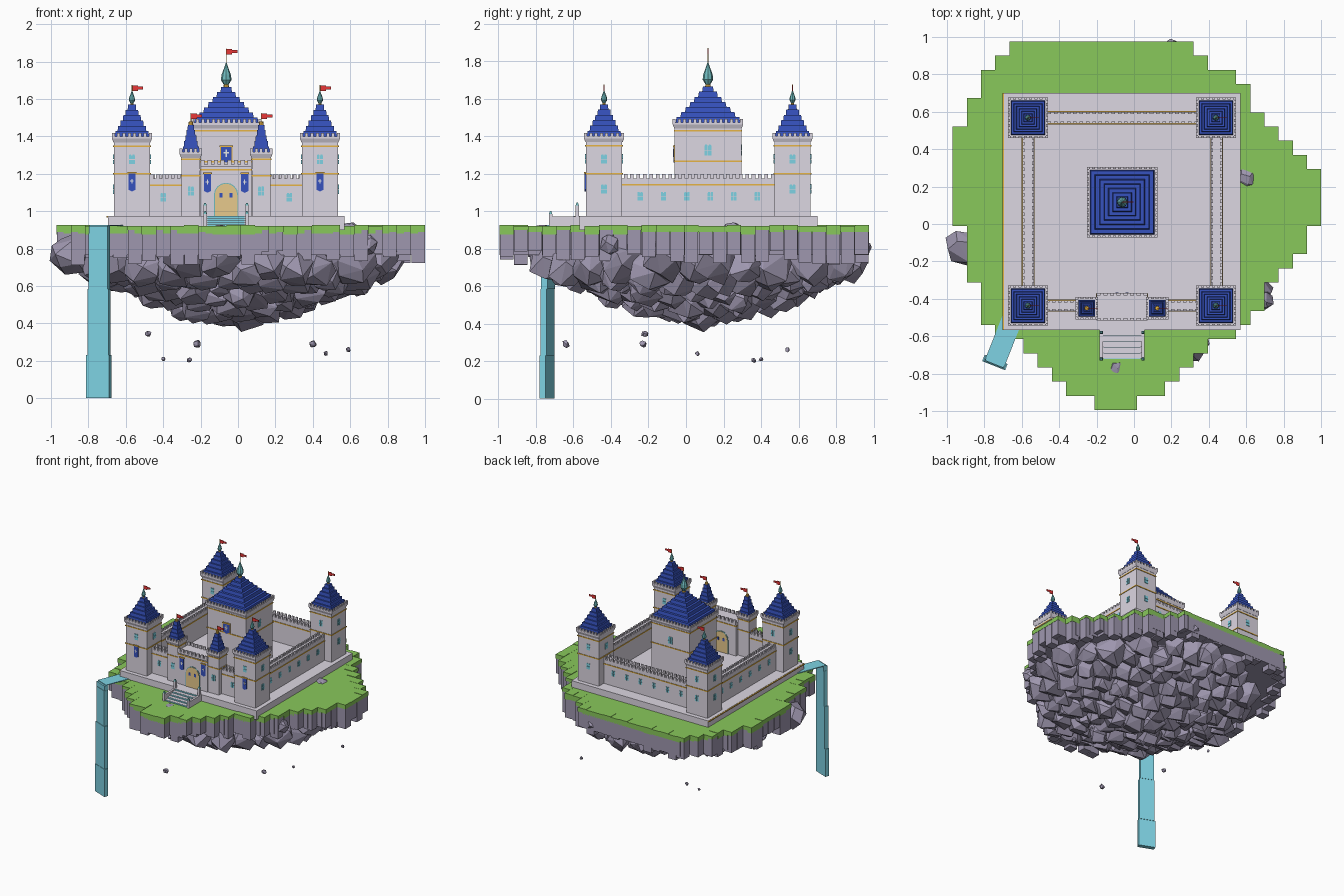
import bpy, bmesh, math, random
from mathutils import Vector

if "Cube" in bpy.data.objects:
    bpy.data.objects.remove(bpy.data.objects["Cube"])

random.seed(7)
COLOURS = {
    "pale_stone": (0.72, 0.68, 0.76), "grass_green": (0.25, 0.58, 0.105),
    "violet_rock": (0.345, 0.31, 0.43), "roof_blue": (0.037, 0.085, 0.52),
    "water_blue": (0.21, 0.65, 0.77), "gold": (0.80, 0.46, 0.06),
    "door_tan": (0.82, 0.60, 0.27), "flag_red": (0.85, 0.04, 0.04),
    "white": (0.95, 0.95, 0.95), "copper_teal": (0.16, 0.50, 0.52)}
MATS = {}
for n, c in COLOURS.items():
    MATS[n] = bpy.data.materials.new(n)
    MATS[n].diffuse_color = (*c, 1)
PARTS = {}


def part(name, mat):
    return PARTS.setdefault(name, (bmesh.new(), mat))[0]


def frustum(bm, x, y, z0, z1, a, b, n=4, turn=math.pi / 4):
    """Closed ring-to-ring solid; for n=4, a and b are half widths."""
    k = 1 / math.cos(math.pi / 4) if n == 4 else 1
    rings = [[bm.verts.new((x + r * k * math.cos(turn + i * math.tau / n),
                            y + r * k * math.sin(turn + i * math.tau / n), z))
              for i in range(n)] for r, z in ((a, z0), (b, z1))]
    for i in range(n):
        j = (i + 1) % n
        bm.faces.new((rings[0][i], rings[0][j], rings[1][j], rings[1][i]))
    bm.faces.new(rings[0][::-1])
    bm.faces.new(rings[1])


def hexa(bm, v):
    v = [bm.verts.new(p) for p in v]
    for f in ((3, 2, 1, 0), (4, 5, 6, 7), (0, 1, 5, 4), (1, 2, 6, 5), (2, 3, 7, 6), (3, 0, 4, 7)):
        bm.faces.new([v[i] for i in f])


def box(bm, x0, x1, y0, y1, z0, z1):
    hexa(bm, [(x, y, z) for z in (z0, z1) for x, y in ((x0, y0), (x1, y0), (x1, y1), (x0, y1))])


def plate(bm, pts, o, a, out=0.004):
    """Thin outline (u, v) on a wall at o; a=0 faces the front, 90 the right."""
    a = math.radians(a)
    u, d = Vector((math.cos(a), math.sin(a), 0)), Vector((math.sin(a), -math.cos(a), 0))
    r = [[bm.verts.new(Vector(o) + u * p + Vector((0, 0, q)) + d * t) for p, q in pts] for t in (-0.002, out)]
    bm.faces.new(r[1])
    bm.faces.new(r[0][::-1])
    for i in range(len(pts)):
        j = (i + 1) % len(pts)
        bm.faces.new((r[0][i], r[0][j], r[1][j], r[1][i]))


def rect(w, h, u=0, v=0):
    return [(u - w, v - h), (u + w, v - h), (u + w, v + h), (u - w, v + h)]


def arch(w, h, u=0, n=8):
    """Round-headed outline of half width w, springing at h."""
    return [(u - w, 0), (u + w, 0)] + [(u + w * math.cos(math.pi * i / n), h + w * math.sin(math.pi * i / n))
                                       for i in range(1 if h == 0 else 0, n if h == 0 else n + 1)]


def window(o, a, s=1.0):
    """Two round-headed lights, each split by a crossbar."""
    for u in (-0.0085, 0.0085):
        for v, shape in ((-0.027, rect(0.0075 * s, 0.011 * s, u * s, 0.011 * s)),
                         (-0.027 + 0.025 * s, arch(0.0075 * s, 0.018 * s, u * s, 4))):
            plate(part("windows", "water_blue"), shape, (o[0], o[1], o[2] + v), a)


def banner(o, w, h):
    plate(part("banners", "roof_blue"), [(-w, -h), (0, -h - w * 0.5), (w, -h), (w, h), (-w, h)], o, 0, 0.006)
    plate(part("banner_rods", "gold"), rect(w * 1.25, 0.004, 0, h), o, 0, 0.009)
    for s in (rect(w * 0.14, w * 0.7), rect(w * 0.5, w * 0.14, 0, w * 0.1)):
        plate(part("banner_crosses", "white"), s, o, 0, 0.008)


def merlons(bm, x0, x1, y0, y1, z, h=0.022, s=0.0095, d=0.0055, pitch=0.034, sides="xy"):
    """Battlement blocks along a rectangle's edges: s half length, d half depth."""
    def run(lo, hi):
        n = max(1, round((hi - lo - 2 * s) / pitch))
        return [lo + s + (hi - lo - 2 * s) * i / n for i in range(n + 1)]
    if "x" in sides:
        for p in run(x0, x1):
            for q in (y0 + d, y1 - d):
                box(bm, p - s, p + s, q - d, q + d, z, z + h)
    if "y" in sides:
        for q in run(y0, y1):
            for p in (x0 + d, x1 - d):
                box(bm, p - d, p + d, q - s, q + s, z, z + h)


def roof(name, x, y, z, h, a, n):
    """Stepped pyramid of slightly battered courses."""
    bm = part(name, "roof_blue")
    for i in range(n):
        r = [0.012 + (a - 0.012) * (1 - t / n) ** 1.1 for t in (i, i + 1)]
        frustum(bm, x, y, z + h * i / n, z + h * (i + 1) / n, r[0], r[0] * 0.8 + r[1] * 0.2)


def finial(x, y, z, top, s, bulb=True):
    frustum(part("finial_collars", "gold"), x, y, z - 0.005, z + 0.02 * s, 0.016 * s, 0.013 * s, 8)
    if bulb:
        bm, ring = part("finials", "copper_teal"), [(0.012, 0.01), (0.03, 0.04), (0.026, 0.07), (0.011, 0.11), (0.003, 0.135)]
        for (r0, h0), (r1, h1) in zip(ring, ring[1:]):
            frustum(bm, x, y, z + h0 * s, z + h1 * s, r0 * s, r1 * s, 8)
    frustum(part("flag_poles", "gold"), x, y, z, top, 0.0025, 0.002, 6)
    f = part("flags", "flag_red")
    box(f, x + 0.002, x + 0.032, y - 0.002, y + 0.002, top - 0.033, top - 0.004)
    box(f, x + 0.032, x + 0.06, y - 0.002, y + 0.002, top - 0.024, top - 0.009)


def tower(name, x, y, a, z1, bands, roof_h, tiers, fin, top, bulb=True):
    """Square tower with gold bands, battlements, tiered roof and flag."""
    bm, e = part(name, "pale_stone"), a + 0.01
    frustum(bm, x, y, 0.97, z1, a, a)
    frustum(bm, x, y, z1 - 0.02, z1, a + 0.002, e)
    frustum(bm, x, y, z1, z1 + 0.012, e, e)
    merlons(bm, x - e, x + e, y - e, y + e, z1 + 0.012, 0.018, 0.008, 0.005, 0.028)
    for b in bands:
        frustum(part("gold_bands", "gold"), x, y, b - 0.004, b + 0.004, a + 0.004, a + 0.004)
    roof(name + "_roof", x, y, z1 + 0.012, roof_h, a - 0.006, tiers)
    finial(x, y, z1 + 0.012 + roof_h, top, fin, bulb)


# Floating island: blocky turf over hanging stone columns
SPANS = [(10, 13), (8, 15), (7, 16), (6, 17), (5, 18), (3, 20), (2, 21), (2, 22), (2, 22), (1, 23), (1, 24), (1, 25),
         (1, 25), (0, 26), (0, 26), (0, 26), (0, 26), (0, 25), (0, 24), (0, 23), (1, 22), (1, 21), (2, 21), (2, 20),
         (3, 18), (4, 17)]
C = 0.0758
cells = {(i, j) for j, (a, b) in enumerate(SPANS) for i in range(a, b)}
turf, cliff = part("turf", "grass_green"), part("cliff", "violet_rock")
for j, (a, b) in enumerate(SPANS):
    y0 = -0.995 + j * C
    box(cliff, -0.97 + (a + 0.5) * C, -0.97 + (b - 0.5) * C, y0, y0 + C, 0.765, 0.89)
    box(turf, -0.97 + (a + 0.5) * C, -0.97 + (b - 0.5) * C, y0, y0 + C, 0.88, 0.921)
    for i in range(a, b):
        x0 = -0.97 + i * C
        if any((i + p, j + q) not in cells for p, q in ((1, 0), (-1, 0), (0, 1), (0, -1))):
            drop = random.choice((0.875, 0.89, 0.9))
            box(turf, x0, x0 + C, y0, y0 + C, drop, random.choice((0.922, 0.925)))
            box(cliff, x0 + 0.002, x0 + C - 0.002, y0 + 0.002, y0 + C - 0.002, random.uniform(0.71, 0.79), drop)


# Faceted boulders
def boulder(bm, c, r, flat=1.0):
    vs = []
    for k in range(15):
        z = 1 - 2 * (k + 0.5) / 15
        t = k * 2.4 + random.uniform(-0.5, 0.5)
        q, s = math.sqrt(1 - z * z), r * random.uniform(0.88, 1.15)
        vs.append(bm.verts.new((c[0] + s * q * math.cos(t), c[1] + s * q * math.sin(t), c[2] + s * z * flat)))
    res = bmesh.ops.convex_hull(bm, input=vs)
    junk = {g for g in res["geom_interior"] if isinstance(g, bmesh.types.BMVert)}
    bmesh.ops.delete(bm, geom=list(junk), context="VERTS")


under = part("underside_boulders", "violet_rock")
N = 120
for k in range(N):
    n, t = math.sqrt((k + 0.5) / N), k * 2.39996
    r = random.uniform(0.085, 0.135)
    x, y = 0.01 + 0.80 * n * math.cos(t), 0.07 + 0.84 * n * math.sin(t)
    if (int((x * 1.09 + 0.97) // C), int((y * 1.09 + 0.995) // C)) in cells:
        boulder(under, (x, y, 0.295 + r + 0.31 * n + random.uniform(0, 0.05)), r)
frustum(part("underside_core", "violet_rock"), 0, 0.06, 0.46, 0.77, 0.15, 0.7, 12)
loose = part("loose_rocks", "violet_rock")
for x, y, z, r in ((-0.89, -0.12, 0.77, 0.115), (0.6, 0.25, 0.915, 0.05), (-0.1, -0.77, 0.91, 0.04),
                   (0.2, 0.94, 0.8, 0.05), (0.69, -0.41, 0.82, 0.055)):
    boulder(loose, (x, y, z), r, 0.5 if z > 0.9 else 1)
for x, y, z, r in ((-0.48, -0.22, 0.345, 0.018), (-0.4, 0.4, 0.21, 0.012), (-0.22, -0.64, 0.29, 0.022),
                   (-0.26, 0.36, 0.205, 0.014), (0.4, -0.23, 0.29, 0.02), (0.47, 0.06, 0.24, 0.013), (0.59, 0.54, 0.26, 0.014)):
    boulder(loose, (x, y, z), r)

# Stream and waterfall
fall = part("waterfall", "water_blue")
D, W = Vector((-0.37, -0.93, 0)), Vector((0.93, -0.37, 0))


def water(s0, s1, w, z0, z1):
    start = Vector((-0.648, -0.50, 0))
    hexa(fall, [start + D * s + W * p + Vector((0, 0, z)) for z in (z0, z1)
                for s, p in ((s0, -w), (s1, -w), (s1, w), (s0, w))])


water(0.0, 0.255, 0.055, 0.921, 0.927)
for z0, z1, w, s in ((0.0, 0.23, 0.066, 0.277), (0.23, 0.585, 0.060, 0.274), (0.585, 0.88, 0.055, 0.271), (0.88, 0.92, 0.053, 0.268)):
    water(s - 0.035, s, w, z0, z1)

# Castle terrace and entrance steps
CX, GX = -0.063, -0.064
box(part("terrace", "pale_stone"), -0.695, 0.57, -0.567, 0.70, 0.9, 0.975)
box(part("gold_bands", "gold"), -0.703, -0.69, -0.567, 0.70, 0.966, 0.973)
steps = part("steps", "pale_stone")
for i in range(5):
    y = -0.72 + i * 0.031
    box(steps, GX - 0.105, GX + 0.105, y, -0.56, 0.915, 0.931 + i * 0.011)
    plate(part("step_risers", "water_blue"), rect(0.1, 0.0045), (GX, y, 0.9245 + i * 0.011), 0, 0.003)
for s in (-1, 1):
    x = GX + s * 0.112
    box(steps, x - 0.009, x + 0.009, -0.725, -0.56, 0.915, 0.972)
    for y, z in ((-0.722, 0.985), (-0.58, 1.03)):
        frustum(steps, x, y, 0.915, z, 0.009, 0.009)
        frustum(part("post_caps", "copper_teal"), x, y, z, z + 0.015, 0.009, 0.004)

# Curtain walls
wall, band = part("curtain_walls", "pale_stone"), part("gold_bands", "gold")
for x0, x1, y0, y1, s in ((-0.597, -0.535, -0.4, 0.54, "y"), (0.412, 0.472, -0.4, 0.54, "y"), (-0.53, 0.41, 0.537, 0.6, "x"),
                          (-0.47, -0.29, -0.465, -0.409, "x"), (0.165, 0.345, -0.465, -0.409, "x")):
    box(wall, x0, x1, y0, y1, 0.97, 1.175)
    merlons(wall, x0, x1, y0, y1, 1.175, sides=s)
    g = (0.004, 0) if s == "y" else (0, 0.004)
    box(band, x0 - g[0], x1 + g[0], y0 - g[1], y1 + g[1], 1.136, 1.144)
for k in range(6):
    t = -0.245 + k * 0.125
    window((-0.597, t, 1.085), -90, 0.9)
    window((0.472, t, 1.085), 90, 0.9)
    window((-0.375 + k * 0.125, 0.6, 1.085), 180, 0.9)
for x in (-0.4, 0.275):
    window((x, -0.465, 1.08), 0, 0.9)

# Corner towers
for x in (-0.567, 0.438):
    for y in (-0.437, 0.568):
        tower("corner_towers", x, y, 0.097, 1.388, (1.2, 1.348), 0.17, 6, 0.55, 1.675)
        for a in (0, 90, 180, 270):
            r = math.radians(a)
            o = (x + 0.097 * math.sin(r), y - 0.097 * math.cos(r))
            window((*o, 1.28), a)
            if a == 0 and y < 0:
                banner((*o, 1.16), 0.019, 0.045)
            else:
                window((*o, 1.12), a)

# Central keep
tower("keep", CX, 0.117, 0.178, 1.462, (1.265, 1.43), 0.19, 7, 0.95, 1.87)
for a in (90, 180, 270):
    r = math.radians(a)
    window((CX + 0.178 * math.sin(r), 0.117 - 0.178 * math.cos(r), 1.325), a, 1.15)
plate(part("crest_frame", "gold"), rect(0.034, 0.042), (CX, -0.061, 1.31), 0, 0.004)
banner((CX, -0.061, 1.31), 0.029, 0.036)

# Gatehouse with flanking turrets and arched door
gate = part("gatehouse", "pale_stone")
box(gate, -0.2, 0.072, -0.505, -0.375, 0.97, 1.245)
merlons(gate, -0.2, 0.072, -0.515, -0.37, 1.25, 0.025, 0.011, 0.006, 0.036, "x")
box(gate, -0.2, 0.072, -0.515, -0.37, 1.235, 1.25)
box(band, -0.202, 0.074, -0.509, -0.371, 1.218, 1.226)
for y, a in ((-0.505, 0), (-0.375, 180)):
    plate(part("door_surround", "copper_teal"), arch(0.065, 0.112), (GX, y, 0.975), a, 0.003)
    plate(part("door", "door_tan"), arch(0.060, 0.112), (GX, y, 0.975), a, 0.006)
    for u in (-0.026, 0.026):
        plate(part("door_panels", "roof_blue"), rect(0.008, 0.012, u, 0.11), (GX, y, 0.975), a, 0.008)
for s in (-1, 1):
    banner((GX + s * 0.1, -0.505, 1.155), 0.019, 0.047)
    x = GX + s * 0.188
    tower("gate_turrets", x, -0.45, 0.05, 1.305, (1.19, 1.278), 0.145, 5, 0.85, 1.525, False)
    window((x, -0.5, 1.11), 0)

# Turn every part into an object
for name, (bm, mat) in PARTS.items():
    bmesh.ops.recalc_face_normals(bm, faces=bm.faces)
    me = bpy.data.meshes.new(name)
    bm.to_mesh(me)
    bm.free()
    me.materials.append(MATS[mat])
    bpy.context.collection.objects.link(bpy.data.objects.new(name, me))

for m in bpy.data.materials:
    if m.users and not m.is_grease_pencil:
        m.use_nodes = True
        m.node_tree.nodes["Principled BSDF"].inputs["Base Color"].default_value = m.diffuse_color
